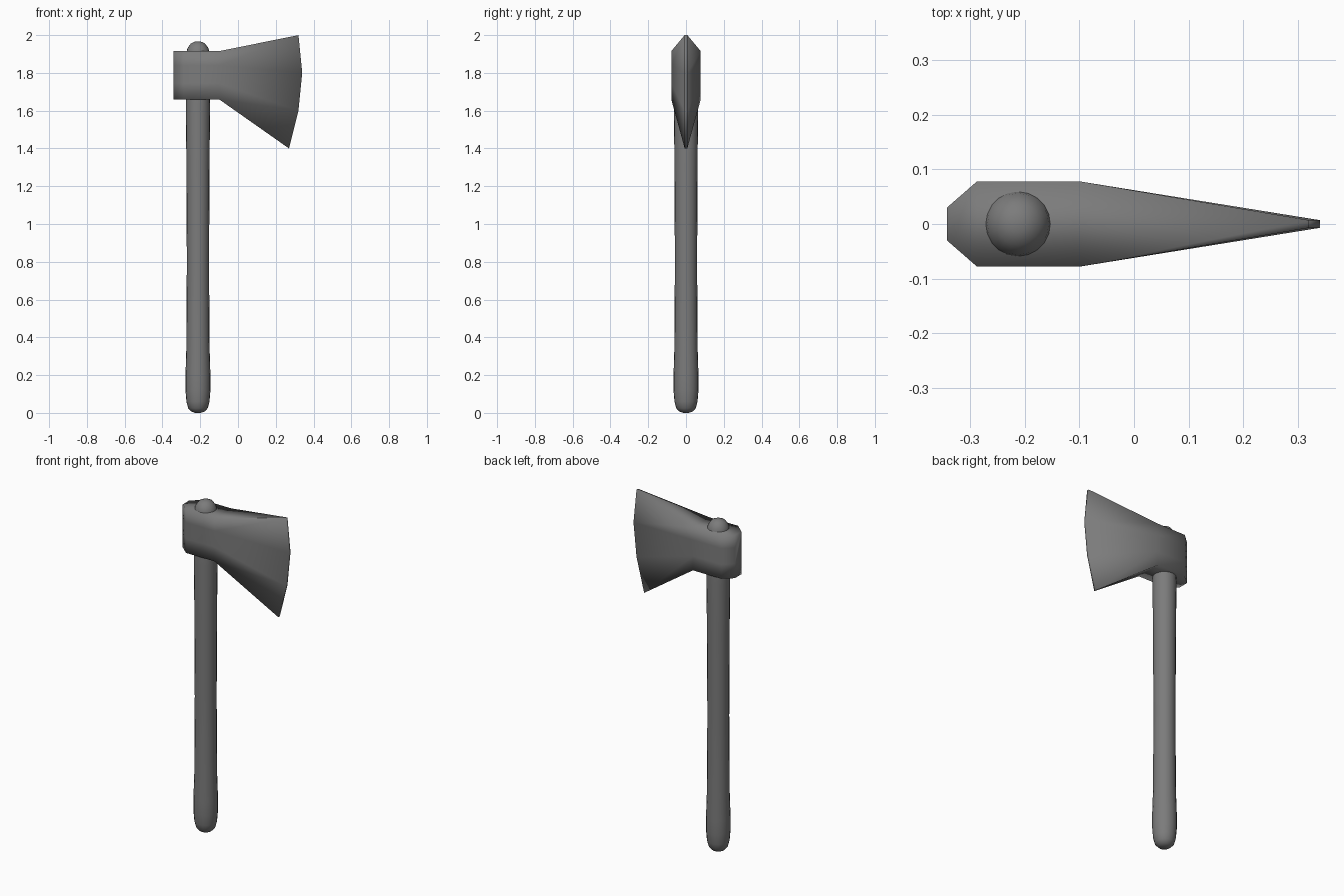
import bpy
import bmesh
from math import cos, sin, tau

cube = bpy.data.objects.get("Cube")
if cube:
    bpy.data.objects.remove(cube)

GREY = (0.2, 0.2, 0.2, 1.0)
grey = bpy.data.materials.new("dark grey")
grey.use_nodes = True
grey.diffuse_color = GREY
grey.node_tree.nodes["Principled BSDF"].inputs["Base Color"].default_value = GREY


def loft(name, rings):
    """Skin closed rings of points, cap both ends and shade smooth."""
    bm = bmesh.new()
    loops = [[bm.verts.new(p) for p in ring] for ring in rings]
    for a, b in zip(loops, loops[1:]):
        for i in range(len(a)):
            j = (i + 1) % len(a)
            bm.faces.new((a[i], a[j], b[j], b[i]))
    bm.faces.new(loops[0])
    bm.faces.new(loops[-1])
    bmesh.ops.recalc_face_normals(bm, faces=bm.faces)
    for face in bm.faces:
        face.smooth = True
    mesh = bpy.data.meshes.new(name)
    bm.to_mesh(mesh)
    bm.free()
    mesh.materials.append(grey)
    obj = bpy.data.objects.new(name, mesh)
    bpy.context.collection.objects.link(obj)
    return obj


def head_ring(outline, half_width):
    """Mirror an x-z outline to both sides of the head."""
    left = [(x, half_width, z) for x, z in outline]
    right = [(x, -half_width, z) for x, z in reversed(outline)]
    return left + right


# Axe head: narrow back, square socket, flared thin cutting edge
body_heights = (1.915, 1.84, 1.745, 1.66)
edge = [(0.32, 2.0), (0.34, 1.8), (0.32, 1.6), (0.27, 1.4)]
sections = [([(x, z) for z in body_heights], w)
            for x, w in ((-0.342, 0.03), (-0.287, 0.078), (-0.1, 0.078))]
sections.append((edge, 0.007))
loft("axe_head", [head_ring(outline, w) for outline, w in sections])

# Handle: round shaft with swollen grip and domed ends
profile = [(0.015, 0.0), (0.035, 0.007), (0.052, 0.025), (0.061, 0.06),
           (0.066, 0.12), (0.066, 0.2), (0.061, 0.36), (0.059, 0.8),
           (0.061, 1.3), (0.064, 1.6), (0.062, 1.9), (0.056, 1.93),
           (0.038, 1.955), (0.015, 1.966)]
SIDES = 20
loft("handle", [[(-0.212 + r * cos(tau * i / SIDES), r * sin(tau * i / SIDES), z)
                 for i in range(SIDES)] for r, z in profile])
